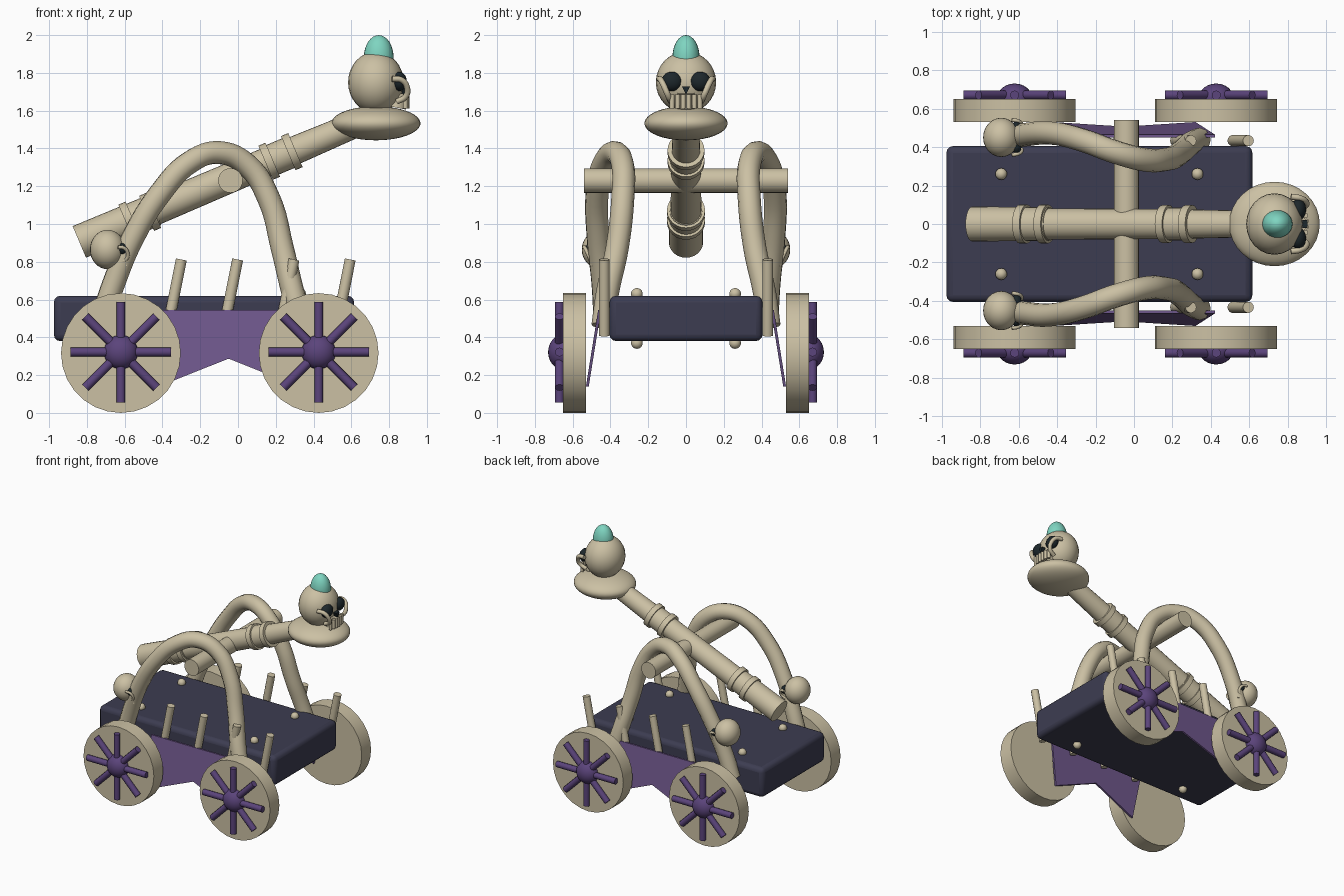
import bpy, bmesh, math
from mathutils import Vector

if "Cube" in bpy.data.objects:
    bpy.data.objects.remove(bpy.data.objects["Cube"])


def material(name, rgb):
    m = bpy.data.materials.new(name)
    m.diffuse_color = (*rgb, 1)
    m.use_nodes = True
    m.node_tree.nodes["Principled BSDF"].inputs["Base Color"].default_value = m.diffuse_color
    return m


BONE = material("bone", (0.60, 0.53, 0.37))
DECK = material("dark slate", (0.046, 0.046, 0.083))
CLOTH = material("cloth purple", (0.158, 0.095, 0.26))
SPOKE = material("spoke purple", (0.105, 0.058, 0.20))
EGG = material("mint", (0.21, 0.66, 0.53))
DARK = material("socket black", (0.012, 0.02, 0.024))


def finish(name, mat, smooth=True):
    ob = bpy.context.object
    ob.name = name
    ob.data.materials.append(mat)
    if smooth:
        bpy.ops.object.shade_smooth_by_angle(angle=math.radians(40))
    return ob


def ball(name, mat, loc, radii, seg=24):
    bpy.ops.mesh.primitive_uv_sphere_add(segments=seg, ring_count=seg * 2 // 3, location=loc)
    bpy.context.object.scale = radii
    return finish(name, mat)


def rod(name, mat, a, b, r1, r2=None, sides=20):
    """Tapered cylinder from a to b."""
    a, b = Vector(a), Vector(b)
    bpy.ops.mesh.primitive_cone_add(vertices=sides, radius1=r1, radius2=r1 if r2 is None else r2,
                                    depth=(b - a).length, location=(a + b) / 2)
    bpy.context.object.rotation_euler = (b - a).to_track_quat('Z', 'Y').to_euler()
    return finish(name, mat)


def tube(name, mat, pts, radius, radii=None):
    """Smooth capped tube through the points."""
    cu = bpy.data.curves.new(name, 'CURVE')
    cu.dimensions = '3D'
    cu.bevel_depth = radius
    cu.bevel_resolution = 4
    cu.use_fill_caps = True
    cu.resolution_u = 6
    sp = cu.splines.new('BEZIER')
    sp.bezier_points.add(len(pts) - 1)
    for i, p in enumerate(pts):
        bp = sp.bezier_points[i]
        bp.co = p
        bp.handle_left_type = bp.handle_right_type = 'AUTO'
        bp.radius = radii[i] if radii else 1
    ob = bpy.data.objects.new(name, cu)
    bpy.context.collection.objects.link(ob)
    bpy.ops.object.select_all(action='DESELECT')
    bpy.context.view_layer.objects.active = ob
    ob.select_set(True)
    bpy.ops.object.convert(target='MESH')
    return finish(name, mat)


def prism(name, mat, a, b):
    """Flat-sided solid joining two matching outlines."""
    bm = bmesh.new()
    va, vb = [bm.verts.new(p) for p in a], [bm.verts.new(p) for p in b]
    bm.faces.new(va)
    bm.faces.new(vb[::-1])
    n = len(va)
    for i in range(n):
        bm.faces.new((va[i], vb[i], vb[(i + 1) % n], va[(i + 1) % n]))
    bmesh.ops.recalc_face_normals(bm, faces=bm.faces)
    me = bpy.data.meshes.new(name)
    bm.to_mesh(me)
    bm.free()
    me.materials.append(mat)
    ob = bpy.data.objects.new(name, me)
    bpy.context.collection.objects.link(ob)
    return ob


def skull(name, c, s):
    """Skull facing +x; s is the size in units of the cranium radius."""
    def P(x, y, z):
        return (c[0] + x * s, c[1] + y * s, c[2] + z * s)
    ball(name + "_cranium", BONE, P(0, 0, 0), (0.95 * s, 1.03 * s, 1.05 * s))
    # upper jaw
    rod(name + "_jaw", BONE, P(0.68, 0, -0.86), P(0.78, 0, -0.36), 0.36 * s, 0.30 * s)
    for side in (-1, 1):
        ball(name + "_eye_socket", DARK, P(0.80, side * 0.48, 0.03), (0.26 * s, 0.36 * s, 0.33 * s), 18)
        # cheekbone curling from the temple down to the teeth
        tube(name + "_cheekbone", BONE,
             [P(0.55, side * 0.92, 0.12), P(0.88, side * 0.86, 0.08), P(1.07, side * 0.72, -0.2),
              P(1.02, side * 0.60, -0.48), P(0.72, side * 0.52, -0.66)], 0.10 * s)
    # nose opening
    tri = [(-0.13, -0.15), (0.13, -0.15), (0, -0.42)]
    prism(name + "_nose", DARK, [P(0.75, y, z) for y, z in tri], [P(1.11, y, z) for y, z in tri])
    # teeth
    for i in range(6):
        y = (i - 2.5) * 0.19
        x = 1.07 - 0.3 * y * y
        rod(name + "_tooth", BONE, P(x, y, -0.90), P(x, y, -0.42), 0.085 * s, sides=10)


# deck slab with rounded edges
bpy.ops.mesh.primitive_cube_add(size=1, location=(-0.18, 0, 0.5))
slab = bpy.context.object
slab.scale = (1.59, 0.81, 0.24)
bpy.ops.object.transform_apply(location=False, rotation=False, scale=True)
bev = slab.modifiers.new("round", 'BEVEL')
bev.width, bev.segments = 0.035, 3
finish("deck", DECK)

for x in (-0.69, 0.33):
    for y in (-0.26, 0.26):
        for z in (0.63, 0.37):
            ball("deck_stud", BONE, (x, y, z), (0.031,) * 3, 14)

for side in (-1, 1):
    # wheels with hub and eight spokes
    for x in (-0.62, 0.427):
        rod("wheel", BONE, (x, side * 0.53, 0.317), (x, side * 0.65, 0.317), 0.317, sides=28)
        ball("wheel_hub", SPOKE, (x, side * 0.655, 0.322), (0.09, 0.075, 0.09))
        for k in range(8):
            a = k * math.pi / 4
            dx, dz = math.cos(a), math.sin(a)
            rod("wheel_spoke", SPOKE, (x + 0.05 * dx, side * 0.67, 0.322 + 0.05 * dz),
                (x + 0.266 * dx, side * 0.67, 0.322 + 0.266 * dz), 0.024, sides=10)

    # slanted cloth side panel with a notched lower edge
    outline = [(-0.46, 0.545), (-0.42, 0.14), (-0.05, 0.287), (0.32, 0.14), (0.42, 0.545)]
    flare = [side * (0.465 + (0.545 - z) * 0.16) for _, z in outline]
    prism("side_cloth", CLOTH, [(x, y, z) for (x, z), y in zip(outline, flare)],
          [(x, y - side * 0.015, z) for (x, z), y in zip(outline, flare)])

    # leaning rail stakes
    for i in range(4):
        x = -0.30 + 0.298 * i
        rod("rail_stake", BONE, (x - 0.08, side * 0.433, 0.41), (x, side * 0.433, 0.812), 0.029, sides=14)

    # swept rib arch carrying the crossbar
    arch = [(-0.72, 0.43, 0.50), (-0.66, 0.44, 0.68), (-0.56, 0.465, 0.92), (-0.41, 0.47, 1.165),
            (-0.25, 0.43, 1.33), (-0.10, 0.375, 1.378), (0.05, 0.335, 1.31), (0.165, 0.335, 1.13),
            (0.235, 0.365, 0.87), (0.29, 0.415, 0.64), (0.34, 0.44, 0.46)]
    tube("rib_arch", BONE, [(x, side * y, z) for x, y, z in arch], 0.061)

    skull("small_skull", (-0.69, side * 0.45, 0.865), 0.099)

rod("crossbar", BONE, (-0.04, -0.54, 1.23), (-0.04, 0.54, 1.23), 0.065, sides=24)


# throwing arm: stepped shaft with paired bands
def arm(x):
    return (x, 0, 0.905 + (x + 0.84) * 0.425)


rod("arm_butt", BONE, arm(-0.84), arm(-0.44), 0.091, 0.087, 24)
rod("arm_shaft", BONE, arm(-0.50), arm(0.20), 0.082, 0.078, 24)
rod("arm_collar", BONE, arm(0.15), arm(0.29), 0.085, sides=24)
rod("arm_neck", BONE, arm(0.27), arm(0.66), 0.076, 0.068, 24)
for x, r in ((-0.575, 0.101), (-0.465, 0.101), (0.165, 0.098), (0.285, 0.098)):
    rod("arm_band", BONE, arm(x - 0.019), arm(x + 0.019), r, sides=24)

# throwing dish, skull shot and egg-shaped tip
ball("dish", BONE, (0.73, 0, 1.533), (0.236, 0.22, 0.09), 32)
skull("shot_skull", (0.73, 0, 1.75), 0.155)
ball("egg_tip", EGG, (0.745, 0, 1.88), (0.079, 0.072, 0.12))
